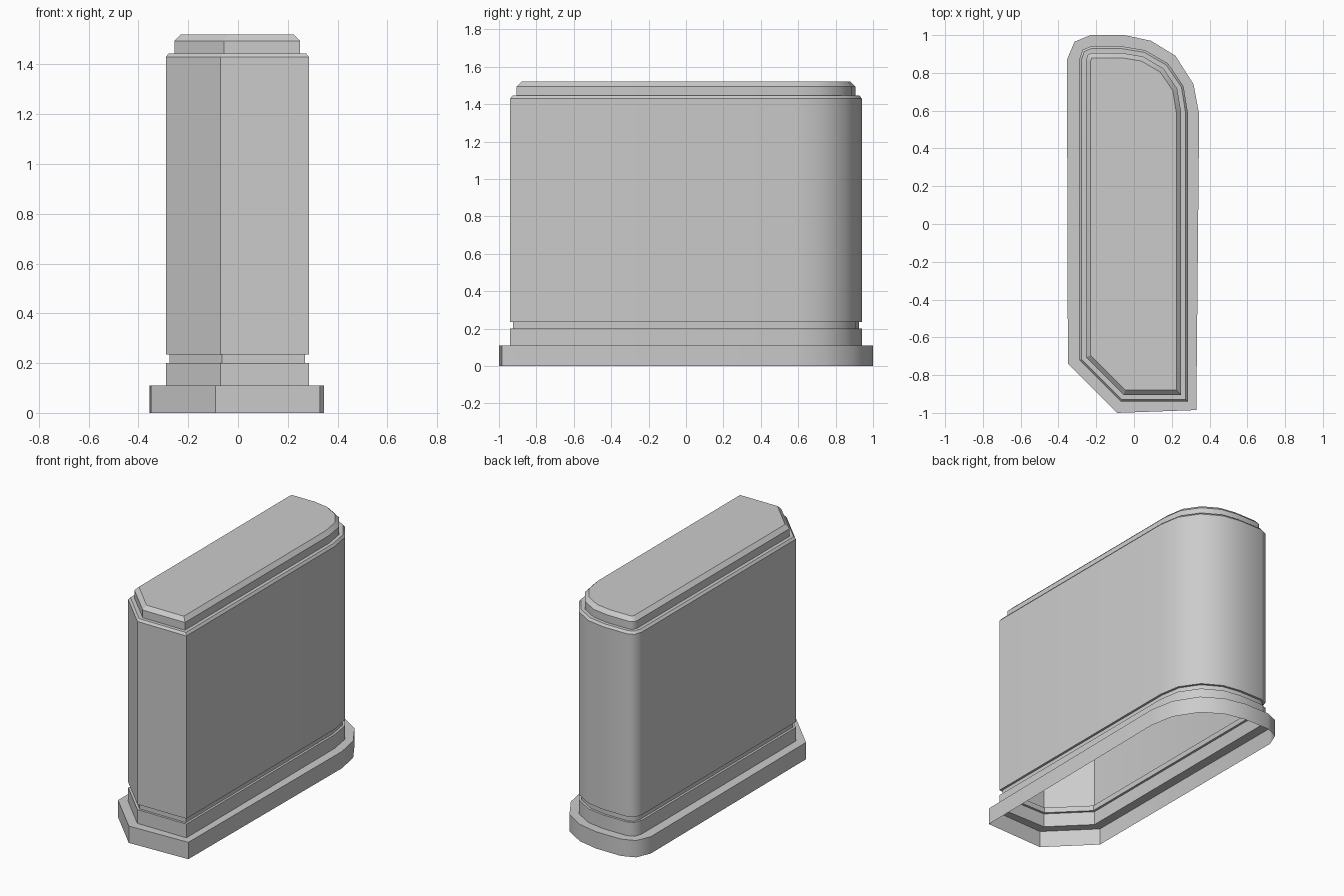
import bpy
import bmesh
from mathutils import Vector

if "Cube" in bpy.data.objects:
    bpy.data.objects.remove(bpy.data.objects["Cube"], do_unlink=True)

# Plan outlines, anticlockwise from the chamfered front corner
BODY = [(-.29, -.72), (-.07, -.94), (.285, -.94), (.285, .59), (.262, .73), (.18, .85),
        (.06, .92), (-.06, .94), (-.23, .94), (-.273, .922), (-.29, .87)]
PLINTH = [(-.35, -.74), (-.09, -1), (.33, -.985), (.345, .58), (.315, .74), (.22, .89),
          (.09, .97), (-.05, 1), (-.23, 1), (-.315, .965), (-.355, .87)]

stone = bpy.data.materials.new("plain grey")
stone.use_nodes = True
grey = (.6, .6, .6, 1)
stone.diffuse_color = grey
stone.node_tree.nodes["Principled BSDF"].inputs["Base Color"].default_value = grey


def inset(outline, d):
    """Move every side of an outline inward by d with mitred corners."""
    pts = [Vector(p) for p in outline]
    result = []
    for i, p in enumerate(pts):
        a = (p - pts[i - 1]).normalized()
        b = (pts[(i + 1) % len(pts)] - p).normalized()
        na, nb = Vector((-a.y, a.x)), Vector((-b.y, b.x))
        result.append(p + (na + nb) * d / (1 + na.dot(nb)))
    return result


def loft(name, rings, capped=False):
    """Skin stacked (outline, height) rings, with crisp steps and a smooth rounded back."""
    bm = bmesh.new()
    loops = [[bm.verts.new((x, y, z)) for x, y in outline] for outline, z in rings]
    n = len(loops[0])
    for low, high in zip(loops, loops[1:]):
        for i in range(n):
            j = (i + 1) % n
            bm.faces.new((low[i], low[j], high[j], high[i])).smooth = True
    if capped:
        bm.faces.new(loops[-1])
    level = {v: k for k, loop in enumerate(loops) for v in loop}
    for e in bm.edges:
        a, b = e.verts
        if level[a] == level[b] or max(a.co.y, b.co.y) < 0:
            e.smooth = False
    mesh = bpy.data.meshes.new(name)
    bm.to_mesh(mesh)
    bm.free()
    mesh.materials.append(stone)
    obj = bpy.data.objects.new(name, mesh)
    bpy.context.collection.objects.link(obj)
    return obj


groove = inset(BODY, .015)
shoulder = inset(BODY, .012)
cap = inset(BODY, .035)

# Open-bottomed foot with its flat ledge
loft("plinth", [(PLINTH, 0), (PLINTH, .11), (BODY, .11)])
# Lower band and recessed groove
loft("lower_band", [(BODY, .11), (BODY, .2), (groove, .2), (groove, .235), (BODY, .235)])
# Tall wall with bevelled shoulder
loft("main_wall", [(BODY, .235), (BODY, 1.43), (shoulder, 1.445), (cap, 1.445)])
# Bevelled top slab
loft("top_cap", [(cap, 1.445), (cap, 1.495), (inset(BODY, .06), 1.52)], capped=True)
